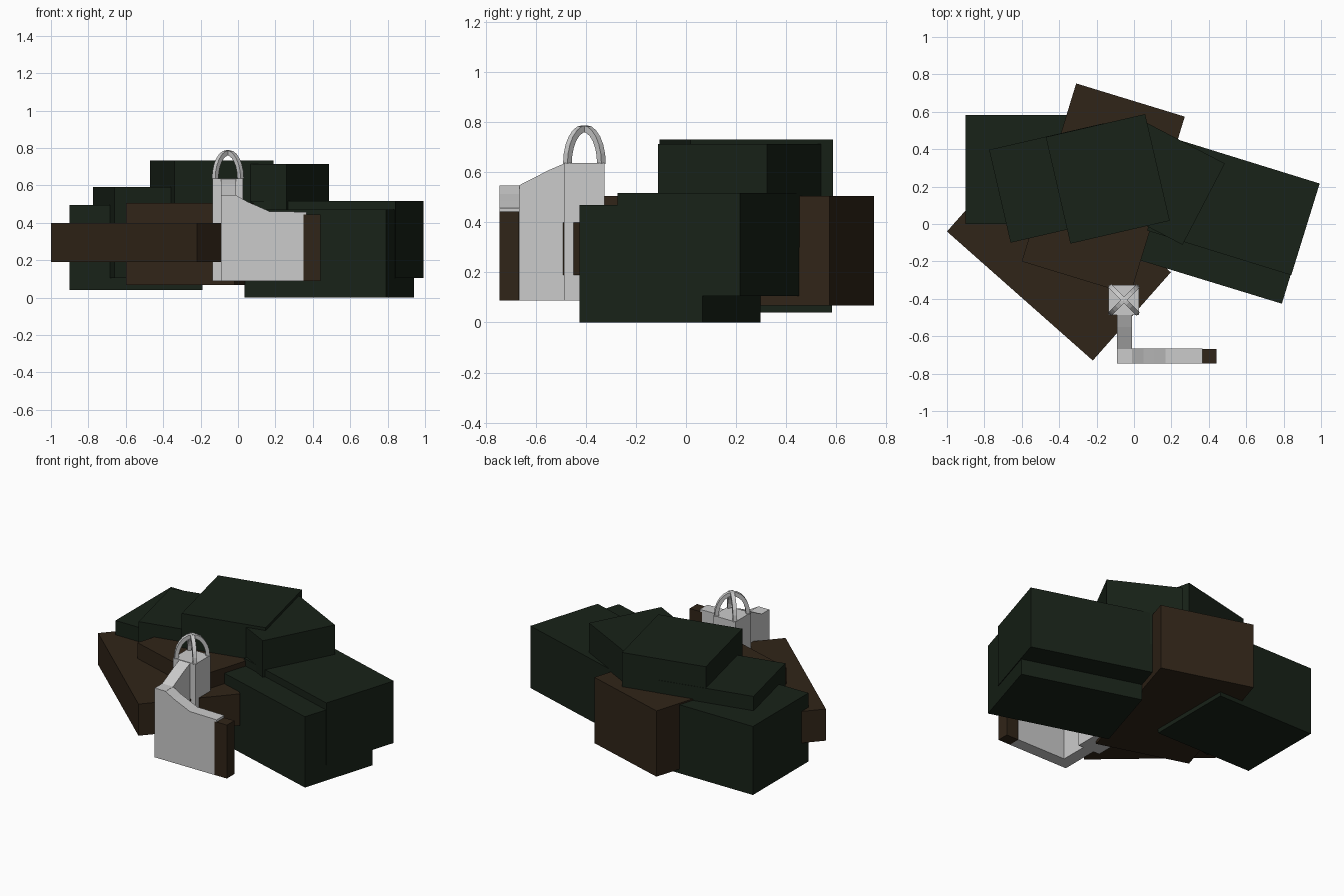
import bpy, bmesh, math
from mathutils import Vector, Matrix

if "Cube" in bpy.data.objects:
    bpy.data.objects.remove(bpy.data.objects["Cube"])


def material(name, rgb):
    m = bpy.data.materials.new(name)
    m.diffuse_color = (*rgb, 1)
    m.use_nodes = True
    m.node_tree.nodes["Principled BSDF"].inputs["Base Color"].default_value = m.diffuse_color
    return m


GREEN = material("foliage_green", (0.009, 0.016, 0.009))
BROWN = material("soil_brown", (0.03, 0.018, 0.009))


def finish(bm, name, mat=None):
    bmesh.ops.recalc_face_normals(bm, faces=bm.faces)
    me = bpy.data.meshes.new(name)
    bm.to_mesh(me)
    bm.free()
    ob = bpy.data.objects.new(name, me)
    bpy.context.collection.objects.link(ob)
    if mat:
        me.materials.append(mat)
    return ob


def block(name, corner, angle, w, d, z0, z1, mat=None):
    """Box turned about z, placed by its front-left corner."""
    bm = bmesh.new()
    bmesh.ops.create_cube(bm, size=1)
    m = (Matrix.Translation((*corner, z0))
         @ Matrix.Rotation(math.radians(angle), 4, 'Z')
         @ Matrix.Diagonal((w, d, z1 - z0, 1))
         @ Matrix.Translation((0.5, 0.5, 0.5)))
    bm.transform(m)
    return finish(bm, name, mat)


def extruded(name, points, offset):
    bm = bmesh.new()
    f = bm.faces.new([bm.verts.new(p) for p in points])
    r = bmesh.ops.extrude_face_region(bm, geom=[f])
    new = [v for v in r["geom"] if isinstance(v, bmesh.types.BMVert)]
    bmesh.ops.translate(bm, verts=new, vec=Vector(offset))
    return finish(bm, name)


# Brown ground blocks
block("soil_block_left", (-1.0, -0.04), -41.5, 1.041, 0.63, 0.19, 0.40, BROWN)
block("soil_block_middle", (-0.60, -0.20), -17, 0.607, 0.995, 0.068, 0.505, BROWN)

# Green hedge blocks
block("hedge_left", (-0.90, 0.0), 0, 0.71, 0.583, 0.04, 0.495, GREEN)
block("hedge_left_upper", (-0.66, -0.10), 13, 0.63, 0.51, 0.105, 0.59, GREEN)
block("hedge_top", (-0.34, -0.105), 13, 0.545, 0.585, 0.30, 0.732, GREEN)
block("hedge_top_right", (-0.175, 0.115), -27.5, 0.49, 0.49, 0.30, 0.713, GREEN)
block("hedge_right", (0.07, -0.035), -17.2, 0.807, 0.513, 0.105, 0.517, GREEN)
block("hedge_right_lower", (0.035, -0.195), -17, 0.79, 0.515, 0.0, 0.47, GREEN)

# Stone post
block("post", (-0.135, -0.487), 0, 0.162, 0.162, 0.088, 0.638)

# Crossed arches on the post, swept from a square section
def arch(name, angle, steps=12, r_out=0.114, h_out=0.152, t=0.026):
    bm = bmesh.new()
    rings = []
    for i in range(steps + 1):
        a = math.pi * i / steps
        c, s = math.cos(a), math.sin(a)
        rings.append([bm.verts.new((c * (r_out - k * t), y, s * (h_out - k * t)))
                      for k, y in ((0, -t / 2), (0, t / 2), (1, t / 2), (1, -t / 2))])
    for a, b in zip(rings, rings[1:]):
        for j in range(4):
            k = (j + 1) % 4
            bm.faces.new((a[j], a[k], b[k], b[j]))
    bm.faces.new(rings[0])
    bm.faces.new(rings[-1])
    bm.transform(Matrix.Translation((-0.054, -0.406, 0.636))
                 @ Matrix.Rotation(math.radians(angle), 4, 'Z')
                 @ Matrix.Diagonal((0.95, 0.95, 1, 1)))
    return finish(bm, name)


for n, ang in enumerate((45, -45)):
    arch(f"post_arch_{n + 1}", ang)

# Side wall sloping down from the post
extruded("side_wall",
         [(-0.09, y, z) for y, z in ((-0.745, 0.088), (-0.48, 0.088), (-0.48, 0.638),
                                     (-0.55, 0.608), (-0.667, 0.548), (-0.745, 0.548))],
         (0.08, 0, 0))

# Front wall with its top falling away to the right
extruded("front_wall",
         [(x, -0.746, z) for x, z in ((-0.09, 0.088), (0.35, 0.088), (0.35, 0.443),
                                      (0.365, 0.443), (0.365, 0.458), (0.168, 0.461),
                                      (0.11, 0.487), (0.05, 0.513), (-0.01, 0.547),
                                      (-0.09, 0.547))],
         (0, 0.08, 0))

# Brown end of the front wall
block("front_wall_end", (0.35, -0.745), 0, 0.09, 0.078, 0.088, 0.443, BROWN)
